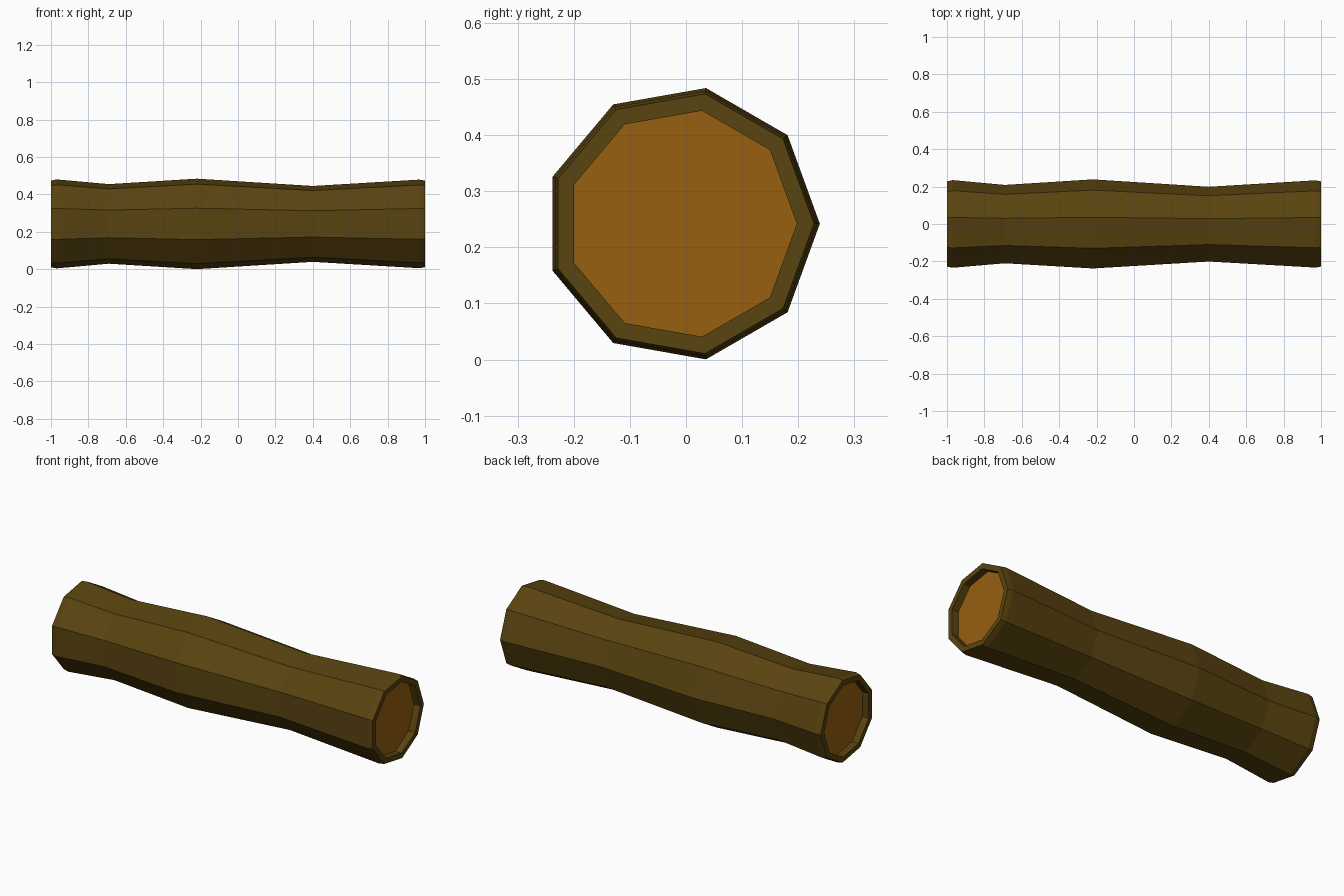
import bpy, bmesh
from math import cos, sin, tau

if "Cube" in bpy.data.objects:
    bpy.data.objects.remove(bpy.data.objects["Cube"])

SIDES = 9
CY, CZ = -0.007, 0.242


def material(name, rgb):
    m = bpy.data.materials.new(name)
    m.diffuse_color = (*rgb, 1)
    m.use_nodes = True
    m.node_tree.nodes["Principled BSDF"].inputs["Base Color"].default_value = m.diffuse_color
    return m


# x position and radius of each ring, from the recessed left end to the right end
profile = [(-0.96, 0.2045), (-1.0, 0.2045), (-1.0, 0.235), (-0.97, 0.2415),
           (-0.69, 0.216), (-0.22, 0.2455), (0.40, 0.206), (0.97, 0.2405),
           (1.0, 0.235), (1.0, 0.2045), (0.96, 0.2045)]

bm = bmesh.new()
rings = []
for x, r in profile:
    angles = [tau * i / SIDES for i in range(SIDES)]
    rings.append([bm.verts.new((x, CY + r * cos(a), CZ + r * sin(a))) for a in angles])

# bark shell and rims
for a, b in zip(rings, rings[1:]):
    for i in range(SIDES):
        j = (i + 1) % SIDES
        bm.faces.new((a[i], a[j], b[j], b[i]))

# cut wood discs inside the rims
for ring in (rings[0], rings[-1]):
    bm.faces.new(ring).material_index = 1

bmesh.ops.recalc_face_normals(bm, faces=bm.faces)
mesh = bpy.data.meshes.new("log")
bm.to_mesh(mesh)
bm.free()
mesh.materials.append(material("bark", (0.10, 0.057, 0.005)))
mesh.materials.append(material("cut_wood", (0.31, 0.115, 0.005)))
log = bpy.data.objects.new("log", mesh)
bpy.context.collection.objects.link(log)
